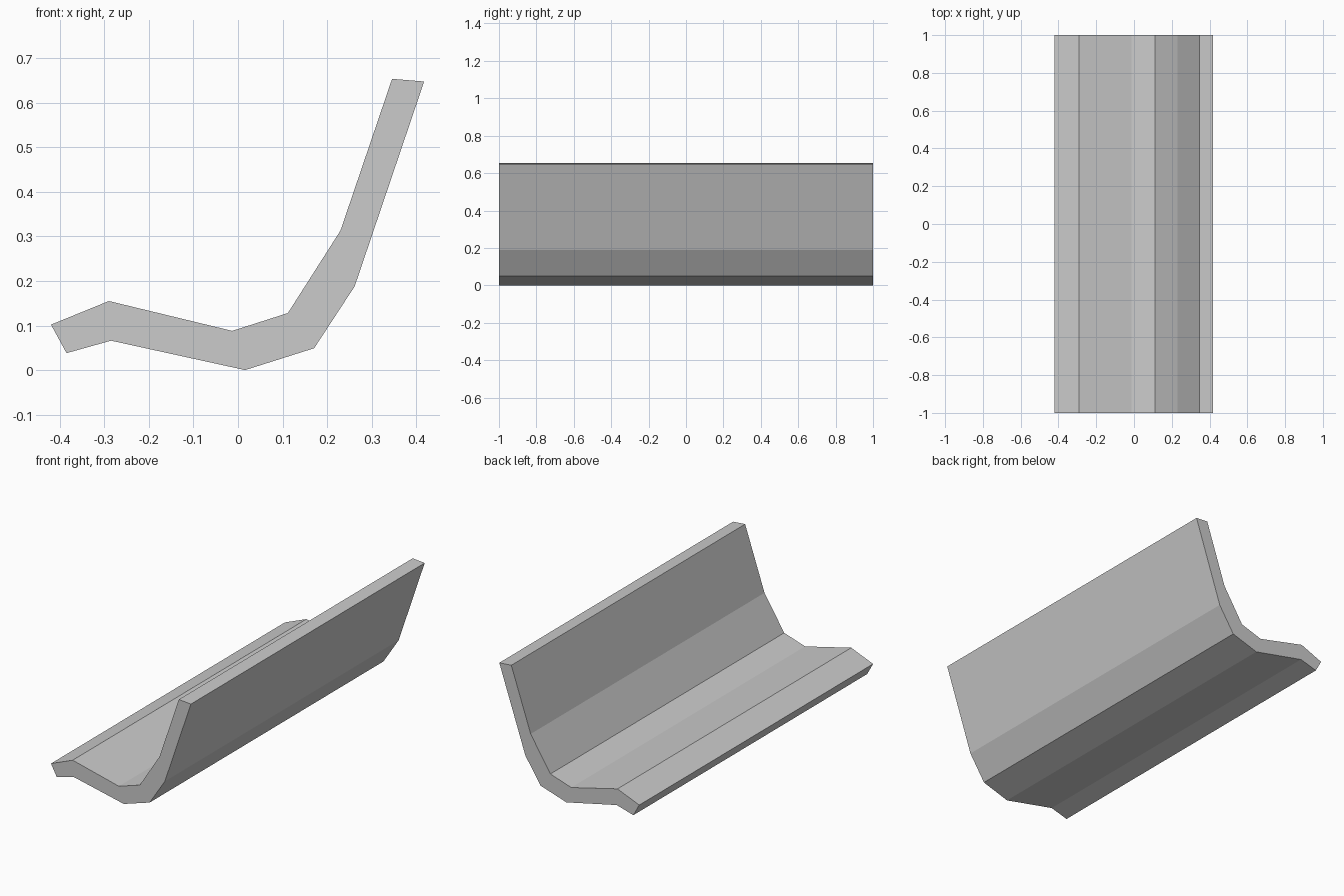
import bpy
import bmesh

cube = bpy.data.objects.get("Cube")
if cube:
    bpy.data.objects.remove(cube, do_unlink=True)

# Material
grey = bpy.data.materials.new("light_grey")
grey.use_nodes = True
colour = (0.6, 0.6, 0.6, 1.0)
grey.diffuse_color = colour
grey.node_tree.nodes["Principled BSDF"].inputs["Base Color"].default_value = colour

# Cross-section (x, z): upper surface and lower surface, from the low lip to the tall edge
upper = [(-0.42, 0.104), (-0.29, 0.157), (-0.013, 0.09),
         (0.112, 0.13), (0.23, 0.315), (0.346, 0.656)]
lower = [(-0.385, 0.04), (-0.285, 0.068), (0.016, 0.002),
         (0.171, 0.051), (0.262, 0.19), (0.418, 0.65)]
base = min(z for x, z in lower)
half_length = 1.0

# Extrude the curved trough along y as one strip of quads per segment
bm = bmesh.new()


def row(points, y):
    return [bm.verts.new((x, y, z - base)) for x, z in points]


front_top, back_top = row(upper, -half_length), row(upper, half_length)
front_low, back_low = row(lower, -half_length), row(lower, half_length)
for a, b in ((front_top, back_top), (back_top, back_low),
             (back_low, front_low), (front_low, front_top)):
    for i in range(len(upper) - 1):
        bm.faces.new((a[i], a[i + 1], b[i + 1], b[i]))

# Close the two long edges
for i in (0, -1):
    bm.faces.new((front_top[i], back_top[i], back_low[i], front_low[i]))
bmesh.ops.recalc_face_normals(bm, faces=bm.faces)

mesh = bpy.data.meshes.new("curved_trough")
bm.to_mesh(mesh)
bm.free()
mesh.materials.append(grey)
trough = bpy.data.objects.new("curved_trough", mesh)
bpy.context.collection.objects.link(trough)
